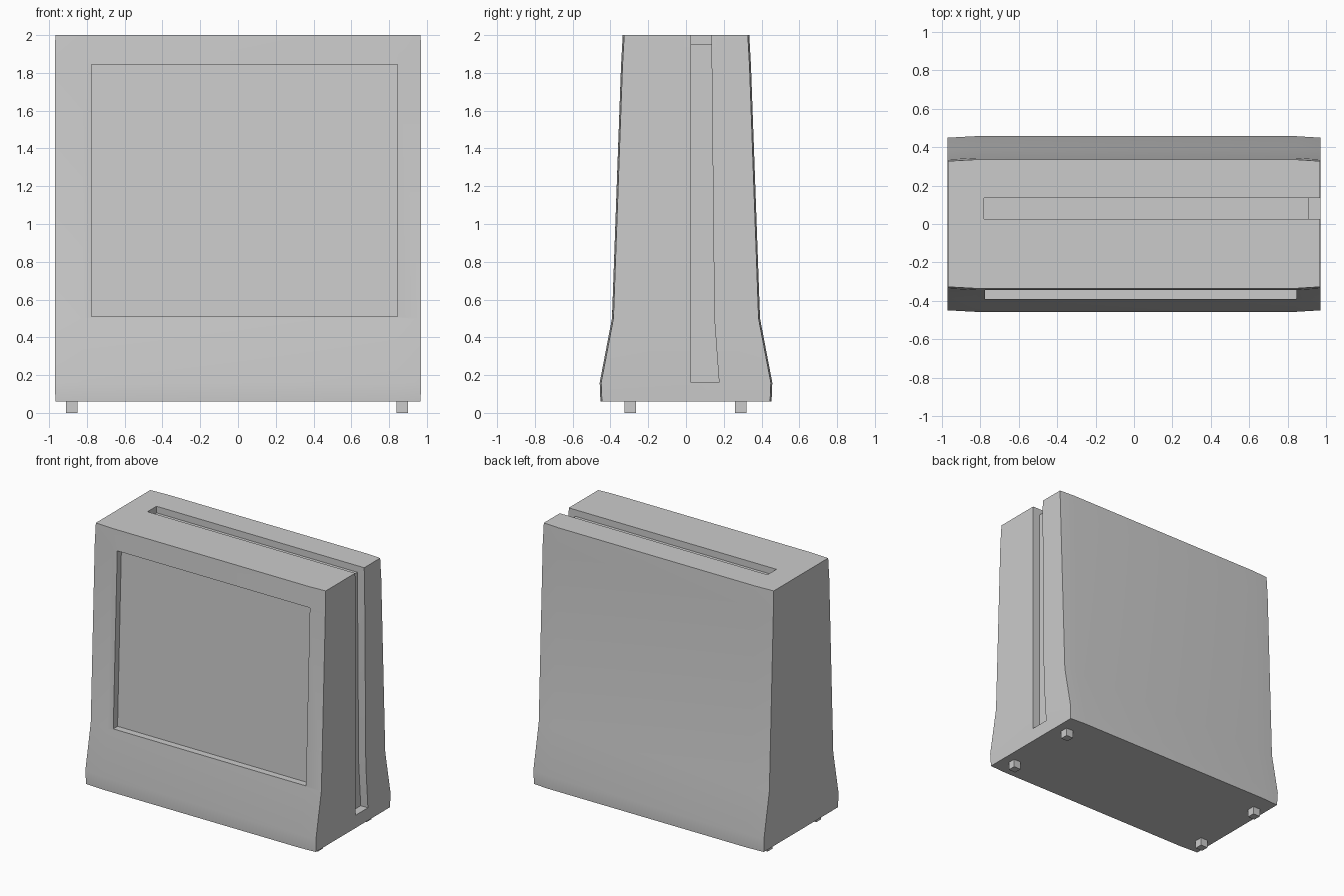
import bpy
import bmesh
from math import radians

if "Cube" in bpy.data.objects:
    bpy.data.objects.remove(bpy.data.objects["Cube"])


def finish(name, bm):
    bmesh.ops.recalc_face_normals(bm, faces=bm.faces)
    mesh = bpy.data.meshes.new(name)
    bm.to_mesh(mesh)
    bm.free()
    obj = bpy.data.objects.new(name, mesh)
    bpy.context.collection.objects.link(obj)
    return obj


def loft(name, rings):
    bm = bmesh.new()
    loops = [[bm.verts.new(p) for p in ring] for ring in rings]
    n = len(loops[0])
    for a, b in zip(loops, loops[1:]):
        for i in range(n):
            j = (i + 1) % n
            bm.faces.new((a[i], a[j], b[j], b[i]))
    bm.faces.new(loops[0])
    bm.faces.new(loops[-1])
    return finish(name, bm)


def rect(x0, x1, y0, y1, z):
    return [(x0, y0, z), (x1, y0, z), (x1, y1, z), (x0, y1, z)]


def cut(target, cutter):
    mod = target.modifiers.new("cut", "BOOLEAN")
    mod.object = cutter
    mod.operation = 'DIFFERENCE'
    mod.solver = 'EXACT'
    bpy.context.view_layer.objects.active = target
    bpy.ops.object.modifier_apply(modifier=mod.name)
    bpy.data.objects.remove(cutter)


# Body: flared tower with slightly crowned front and back
def body_ring(z, half_x, half_y):
    e = half_y - 0.008
    half = [(-half_x, -e), (-0.82, -half_y), (0.84, -half_y), (half_x, -e)]
    back = [(x, -y) for x, y in reversed(half)]
    return [(x, y, z) for x, y in half + back]


profile = [(0.06, 0.966, 0.453), (0.16, 0.97, 0.457), (0.5, 0.97, 0.392),
           (1.84, 0.97, 0.344), (2.0, 0.967, 0.335)]
body = loft("body", [body_ring(*p) for p in profile])

# Front recess, its floor parallel to the leaning front
cut(body, loft("recess_cutter", [rect(-0.775, 0.845, -0.7, -0.34, 0.51),
                                 rect(-0.775, 0.845, -0.7, -0.294, 1.845)]))

# Slot running along the top and down the right side
xs = [-0.78, 0.91, 1.1]
back_edge = {0.16: 0.175, 0.5: 0.15, 1.95: 0.135, 2.1: 0.135}
zs = list(back_edge)
bm = bmesh.new()
grid = {}
for i, k in [(1, 0), (1, 1), (1, 2), (0, 2)]:
    corners = [(i, k), (i + 1, k), (i + 1, k + 1), (i, k + 1)]
    for c in corners:
        if c not in grid:
            grid[c] = bm.verts.new((xs[c[0]], 0.027, zs[c[1]]))
    bm.faces.new([grid[c] for c in corners])
new = bmesh.ops.extrude_face_region(bm, geom=bm.faces[:])["geom"]
for v in new:
    if isinstance(v, bmesh.types.BMVert):
        v.co.y = min(back_edge.items(), key=lambda e: abs(e[0] - v.co.z))[1]
cut(body, finish("slot_cutter", bm))

body.select_set(True)
bpy.context.view_layer.objects.active = body
bpy.ops.object.shade_smooth_by_angle(angle=radians(30))

# Four small square feet
for x, side in ((-0.88, "left"), (0.87, "right")):
    for y, end in ((-0.295, "front"), (0.29, "back")):
        loft(f"{end}_{side}_foot",
             [rect(x - 0.03, x + 0.03, y - 0.03, y + 0.03, z) for z in (0, 0.065)])
